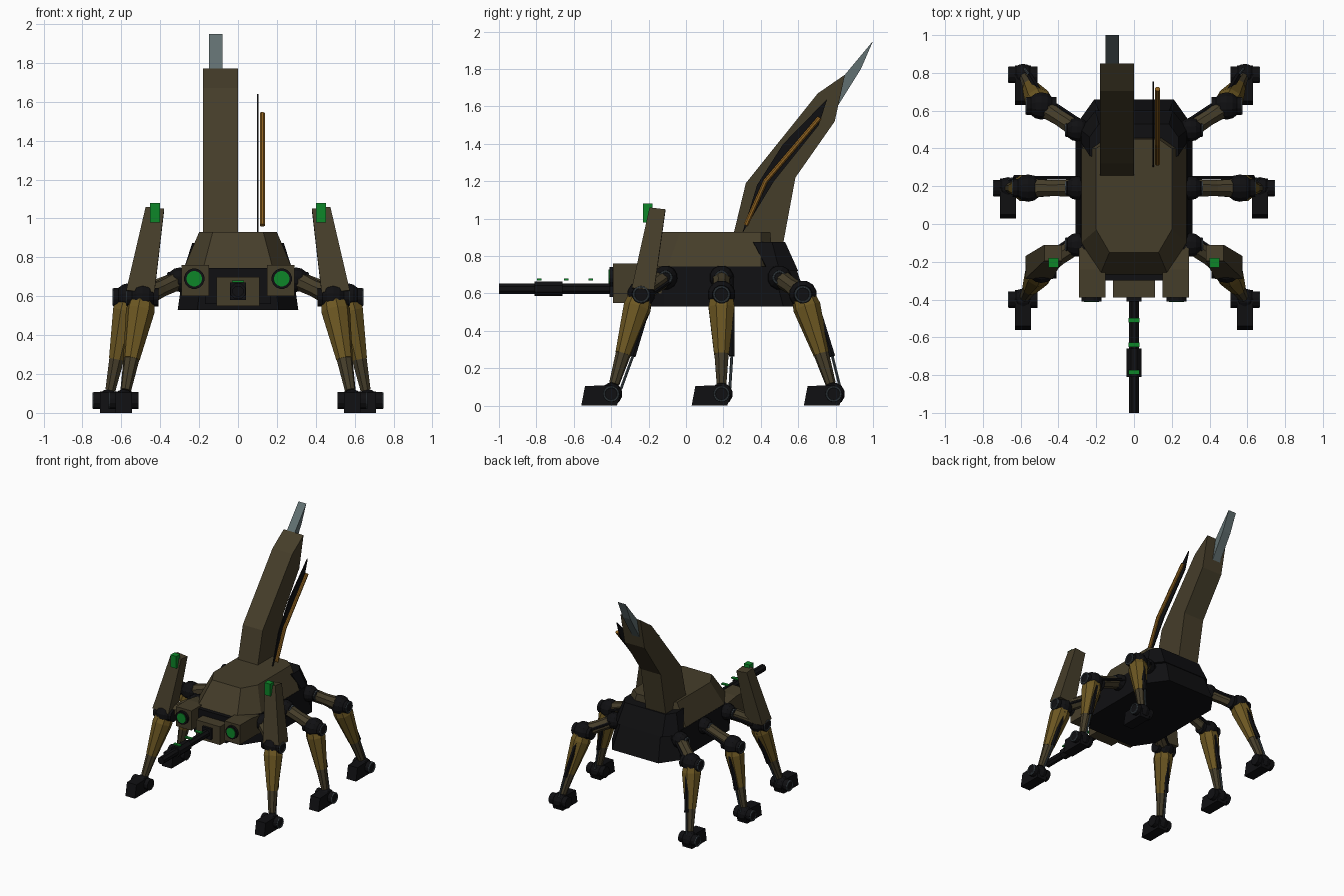
import bpy, bmesh, math
from mathutils import Vector

cube = bpy.data.objects.get("Cube")
if cube:
    bpy.data.objects.remove(cube)


def material(name, r, g, b):
    m = bpy.data.materials.new(name)
    m.use_nodes = True
    m.diffuse_color = (r, g, b, 1)
    bsdf = m.node_tree.nodes["Principled BSDF"]
    bsdf.inputs["Base Color"].default_value = (r, g, b, 1)
    bsdf.inputs["Roughness"].default_value = 0.7
    return m


OLIVE = material("olive_brown", 0.06, 0.047, 0.023)
GOLD = material("dark_gold", 0.15, 0.095, 0.016)
ORANGE = material("orange", 0.27, 0.12, 0.014)
BLACK = material("black", 0.005, 0.005, 0.006)
GREEN = material("green", 0.004, 0.24, 0.022)
STEEL = material("blue_grey", 0.12, 0.16, 0.165)
RING = material("ring_grey", 0.05, 0.065, 0.075)


def skin(name, rings, mat):
    """Join equal rings of points into a closed solid."""
    bm = bmesh.new()
    vs = [[bm.verts.new(p) for p in ring] for ring in rings]
    n = len(vs[0])
    for a, b in zip(vs, vs[1:]):
        for i in range(n):
            j = (i + 1) % n
            bm.faces.new((a[i], a[j], b[j], b[i]))
    bm.faces.new(vs[0])
    bm.faces.new(vs[-1])
    bmesh.ops.recalc_face_normals(bm, faces=bm.faces)
    mesh = bpy.data.meshes.new(name)
    bm.to_mesh(mesh)
    bm.free()
    mesh.materials.append(mat)
    ob = bpy.data.objects.new(name, mesh)
    bpy.context.collection.objects.link(ob)
    return ob


def prism(name, profile, x0, x1, mat):
    """Extrude a (y, z) profile along x."""
    return skin(name, [[(x, y, z) for y, z in profile] for x in (x0, x1)], mat)


def box(name, x0, x1, y0, y1, z0, z1, mat):
    return prism(name, [(y0, z0), (y1, z0), (y1, z1), (y0, z1)], x0, x1, mat)


def tube(name, pts, radii, mat, n=8):
    """Faceted tube through points, all rings facing along the whole run."""
    pts = [Vector(p) for p in pts]
    q = (pts[-1] - pts[0]).to_track_quat('Z', 'Y')
    rings = []
    for p, r in zip(pts, radii):
        angles = [(i + 0.5) * math.tau / n for i in range(n)]
        rings.append([p + q @ Vector((r * math.cos(a), r * math.sin(a), 0)) for a in angles])
    return skin(name, rings, mat)


def octagon(x, y0, y1, cx, front, back, z):
    """Long octagon, corners cut by cx sideways and front/back lengthwise."""
    right = [(x - cx, y0), (x, y0 + front), (x, y1 - back), (x - cx, y1)]
    return [(a, b, z) for a, b in right] + [(-a, b, z) for a, b in reversed(right)]


def ball(name, c, r, mat):
    """Faceted ball with its axis along x."""
    steps = [math.pi * (0.08 + 0.84 * i / 6) for i in range(7)]
    pts = [Vector(c) + Vector((-r * math.cos(a), 0, 0)) for a in steps]
    return tube(name, pts, [r * math.sin(a) for a in steps], mat, 12)


def ring(name, c, r):
    """Thin washer facing sideways."""
    bpy.ops.mesh.primitive_torus_add(location=c, rotation=(0, math.pi / 2, 0),
                                     major_radius=r, minor_radius=0.006,
                                     major_segments=16, minor_segments=6)
    ob = bpy.context.object
    ob.name = name
    ob.data.materials.append(RING)


# Body: dark hull, olive upper shell, dark rear cover
skin("lower_hull", [octagon(0.31, -0.27, 0.66, 0.1, 0.15, 0.14, 0.53),
                    octagon(0.28, -0.26, 0.585, 0.1, 0.15, 0.12, 0.745)], BLACK)
skin("upper_shell", [octagon(0.28, -0.27, 0.47, 0.1, 0.17, 0.07, 0.74),
                     octagon(0.2, -0.15, 0.45, 0.07, 0.12, 0.05, 0.93)], OLIVE)
skin("rear_cover", [octagon(0.285, 0.43, 0.6, 0.08, 0.01, 0.1, 0.72),
                    octagon(0.235, 0.35, 0.53, 0.05, 0.01, 0.07, 0.875)], BLACK)

# Nose and gun
box("nose_backing", -0.17, 0.17, -0.3, -0.2, 0.56, 0.745, BLACK)
box("nose_box", -0.11, 0.11, -0.39, -0.26, 0.55, 0.7, OLIVE)
box("gun_mount", -0.04, 0.04, -0.41, -0.38, 0.58, 0.67, BLACK)
tube("gun_barrel", [(0, -1, 0.625), (0, -0.38, 0.625)], [0.03, 0.03], BLACK)
tube("gun_sleeve", [(0, -0.81, 0.625), (0, -0.66, 0.625)], [0.043, 0.043], BLACK)
for i, y in enumerate((-0.785, -0.64, -0.51)):
    box(f"gun_marker_{i}", -0.03, 0.03, y - 0.012, y + 0.012, 0.67, 0.68, GREEN)

# Tall fin with steel tip
prism("tail_fin", [(0.25, 0.9), (0.32, 1.19), (0.705, 1.67), (0.85, 1.77),
                   (0.795, 1.52), (0.585, 1.22), (0.52, 0.87), (0.44, 0.87)],
      -0.18, 0, OLIVE)
prism("fin_tip", [(0.8, 1.66), (0.85, 1.77), (1.0, 1.95), (0.935, 1.8), (0.81, 1.6)],
      -0.15, -0.08, STEEL)

# Thin blade with bent orange rod
prism("side_blade", [(0.3, 0.92), (0.38, 1.18), (0.52, 1.4), (0.755, 1.64),
                     (0.71, 1.5), (0.47, 1.2)], 0.097, 0.105, BLACK)
tube("blade_rod", [(0.125, 0.32, 0.965), (0.125, 0.425, 1.2), (0.125, 0.715, 1.54)],
     [0.014] * 3, ORANGE)


def build_leg(name, s, hip, knee, ankle):
    hip, knee, ankle = (Vector((s * p[0], p[1], p[2])) for p in (hip, knee, ankle))
    side = Vector((s, 0, 0))
    back = Vector((0, 0.055, 0))
    # Hip and thigh
    ball(name + "_hip", hip, 0.065, BLACK)
    tube(name + "_hip_pin", [hip - side * 0.06, hip + side * 0.06], [0.04] * 2, BLACK, 12)
    ring(name + "_hip_ring", hip + side * 0.06, 0.032)
    tube(name + "_thigh", [hip, hip.lerp(knee, 0.5), knee], [0.05, 0.045, 0.055], OLIVE)
    tube(name + "_thigh_piston", [hip + back, knee + back], [0.012] * 2, BLACK, 6)
    # Knee
    ball(name + "_knee", knee, 0.075, BLACK)
    tube(name + "_knee_pin", [knee - side * 0.08, knee + side * 0.08], [0.05] * 2, BLACK, 12)
    ring(name + "_knee_ring", knee + side * 0.08, 0.04)
    # Shin, gold above and olive below
    at = [knee.lerp(ankle, t) for t in (0.03, 0.13, 0.6, 0.9)]
    tube(name + "_shin", at[:3], [0.065, 0.075, 0.043], GOLD)
    tube(name + "_lower_shin", at[2:], [0.041, 0.028], OLIVE)
    # Shin piston
    top, mid, low = (knee.lerp(ankle, t) + back for t in (0.12, 0.62, 0.95))
    tube(name + "_piston_case", [top, mid], [0.017] * 2, BLACK, 6)
    tube(name + "_piston_rod", [mid, low - back * 0.2], [0.008] * 2, RING, 6)
    # Ankle and foot
    ball(name + "_ankle", ankle, 0.06, BLACK)
    tube(name + "_ankle_pin", [ankle - side * 0.075, ankle + side * 0.075],
         [0.045] * 2, BLACK, 12)
    ring(name + "_ankle_ring", ankle + side * 0.075, 0.038)
    y = ankle.y
    prism(name + "_foot", [(y - 0.16, 0), (y - 0.14, 0.105), (y, 0.11),
                           (y + 0.05, 0.06), (y + 0.03, 0)],
          ankle.x - 0.043, ankle.x + 0.043, BLACK)


for label, s in (("left", 1), ("right", -1)):
    # Lamp pods beside the nose
    a, b = sorted((s * 0.15, s * 0.29))
    prism(label + "_lamp_pod", [(-0.39, 0.6), (-0.1, 0.6), (-0.1, 0.74), (-0.24, 0.76),
                                (-0.39, 0.76)], a, b, OLIVE)
    tube(label + "_lamp_rim", [(s * 0.225, -0.41, 0.69), (s * 0.225, -0.38, 0.69)],
         [0.053] * 2, BLACK, 16)
    tube(label + "_lamp", [(s * 0.225, -0.414, 0.69), (s * 0.225, -0.4, 0.69)],
         [0.04] * 2, GREEN, 16)

    # Three legs
    build_leg(label + "_front_leg", s, (0.3, -0.11, 0.685), (0.49, -0.24, 0.595),
              (0.587, -0.4, 0.063))
    build_leg(label + "_middle_leg", s, (0.3, 0.19, 0.685), (0.56, 0.19, 0.595),
              (0.667, 0.19, 0.063))
    build_leg(label + "_rear_leg", s, (0.3, 0.5, 0.685), (0.49, 0.625, 0.595),
              (0.587, 0.79, 0.063))

    # Tall guard over the front knee with a marker light
    rings = []
    for x0, x1, y0, y1, z in ((0.43, 0.575, -0.29, -0.17, 0.62),
                              (0.38, 0.475, -0.195, -0.11, 1.05)):
        rings.append([(s * x0, y0, z), (s * x1, y0, z + 0.01),
                      (s * x1, y1, z), (s * x0, y1, z - 0.01)])
    skin(label + "_knee_guard", rings, OLIVE)
    a, b = sorted((s * 0.4, s * 0.452))
    box(label + "_marker_light", a, b, -0.23, -0.18, 0.98, 1.08, GREEN)
